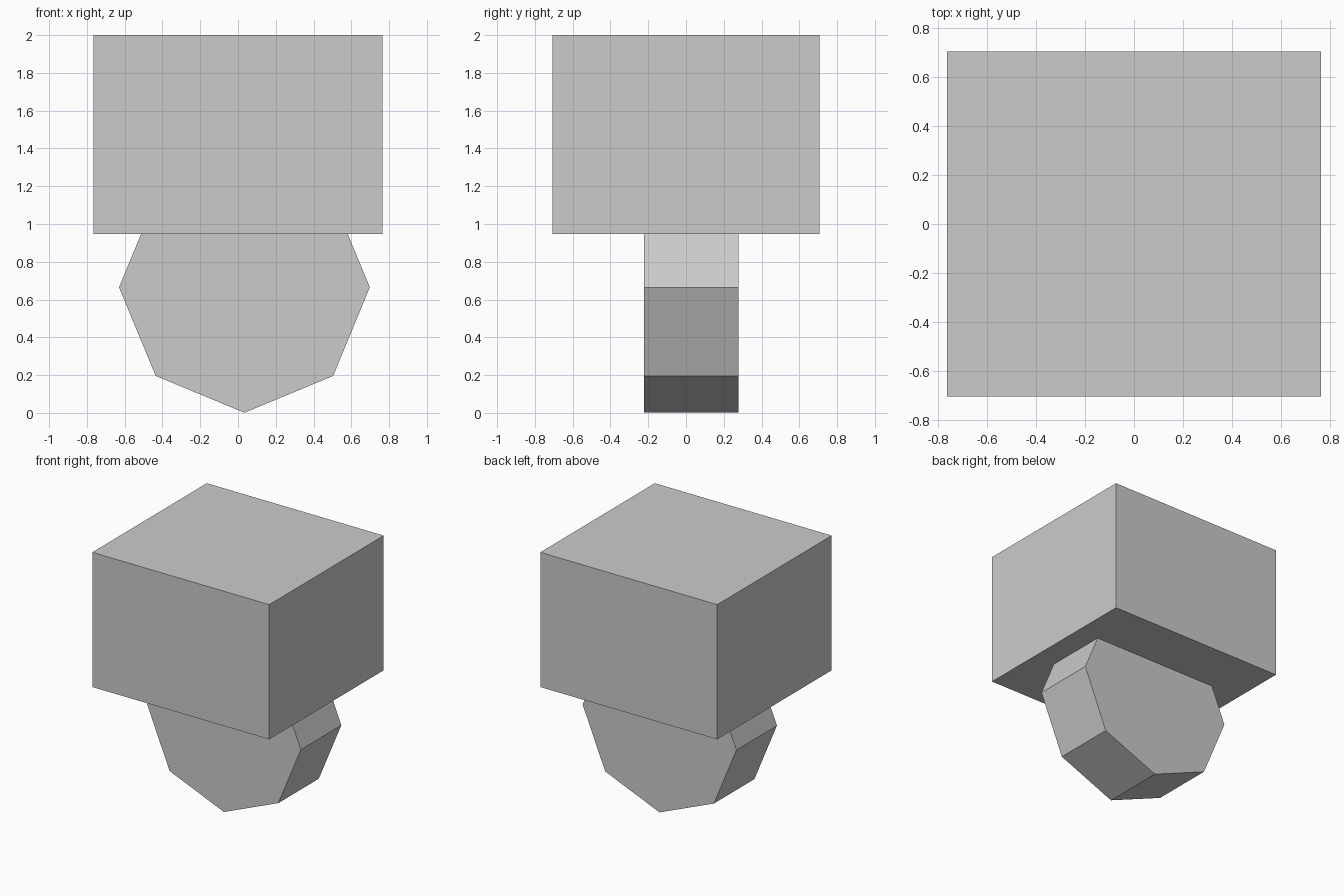
import bpy
from math import pi

if "Cube" in bpy.data.objects:
    bpy.data.objects.remove(bpy.data.objects["Cube"])

# Upper block
bpy.ops.mesh.primitive_cube_add(size=1, location=(0, 0, 1.474))
block = bpy.context.object
block.name = "upper_block"
block.scale = (1.528, 1.412, 1.052)

# Octagonal disc standing on a corner, its top sunk into the block
bpy.ops.mesh.primitive_cylinder_add(
    vertices=8, radius=0.664, depth=0.5,
    location=(0.034, 0.028, 0.665), rotation=(pi / 2, 0, 0))
bpy.context.object.name = "octagonal_base"
